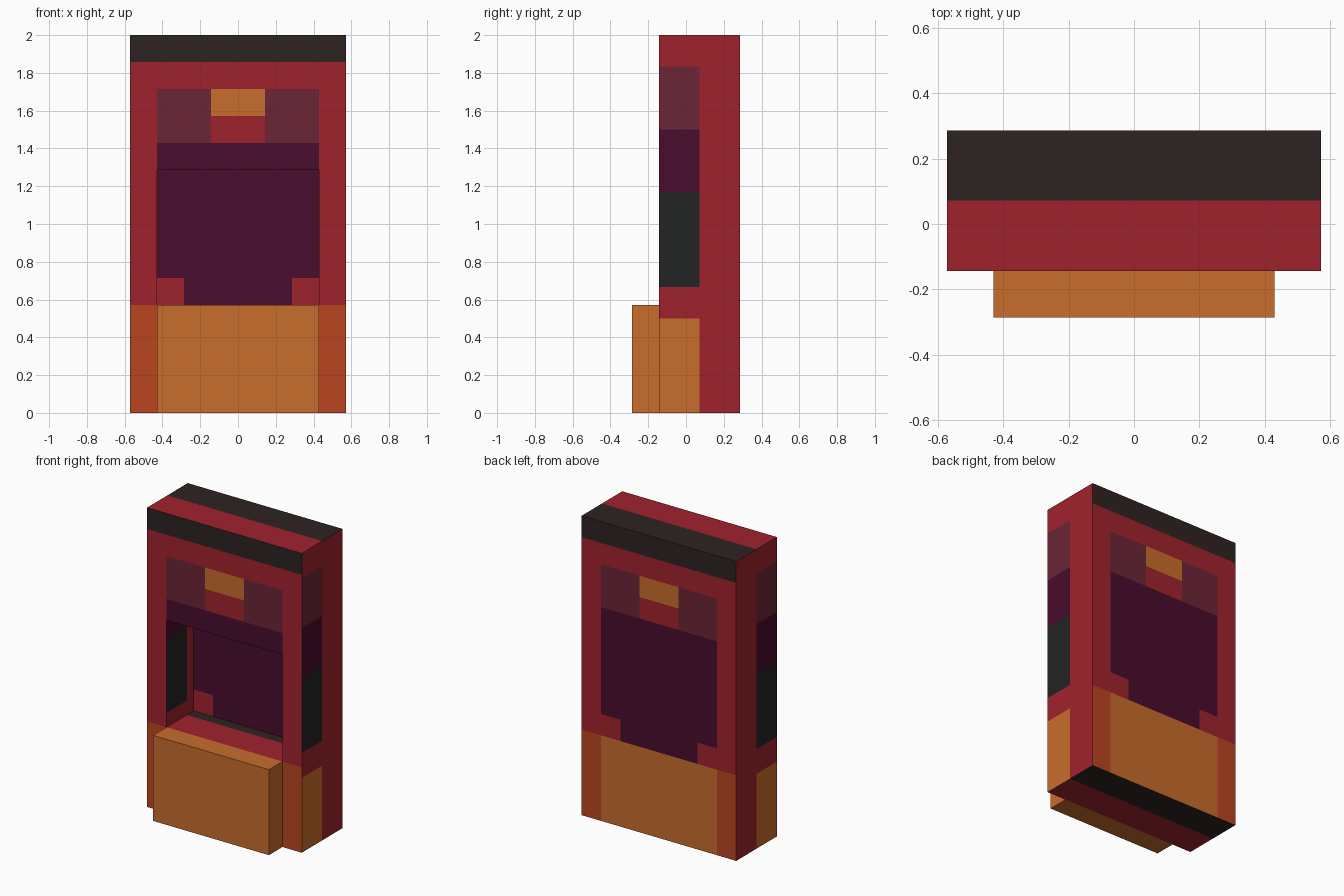
import bpy, bmesh
from mathutils import Vector

if "Cube" in bpy.data.objects:
    bpy.data.objects.remove(bpy.data.objects["Cube"], do_unlink=True)

U = 1 / 7  # design module: the stall is 14 modules tall


def linear(c):
    c /= 255
    return c / 12.92 if c <= 0.04045 else ((c + 0.055) / 1.055) ** 2.4


PALETTE = {
    "red": (160, 34, 44),
    "orange": (200, 109, 43),
    "rust": (187, 69, 33),
    "purple": (72, 12, 44),
    "plum": (107, 37, 54),
    "brown_black": (45, 35, 34),
    "charcoal": (34, 35, 35),
}
NAMES = list(PALETTE)
materials = []
for name, rgb in PALETTE.items():
    mat = bpy.data.materials.new(name)
    mat.use_nodes = True
    colour = [linear(c) for c in rgb] + [1]
    mat.diffuse_color = colour
    bsdf = mat.node_tree.nodes["Principled BSDF"]
    bsdf.inputs["Base Color"].default_value = colour
    bsdf.inputs["Roughness"].default_value = 0.9
    materials.append(mat)


def box(lo, hi):
    """A closed box between two corners, in modules."""
    bm = bmesh.new()
    bmesh.ops.create_cube(bm, size=1)
    lo, hi = Vector(lo), Vector(hi)
    for v in bm.verts:
        v.co = Vector([(l + h) / 2 + c * (h - l) for l, h, c in zip(lo, hi, v.co)])
    return bm


def cut(bm, axis, values):
    """Slice every face at the given positions along one axis."""
    normal = Vector([i == axis for i in range(3)])
    for value in values:
        bmesh.ops.bisect_plane(bm, geom=bm.verts[:] + bm.edges[:] + bm.faces[:],
                               dist=1e-5, plane_co=normal * value, plane_no=normal)


def finish(bm, name, rule):
    """Colour faces by rule, scale to size and make the object."""
    bmesh.ops.recalc_face_normals(bm, faces=bm.faces[:])
    for f in bm.faces:
        f.material_index = NAMES.index(rule(f.normal, f.calc_center_median()))
    bmesh.ops.scale(bm, vec=(U, U, U), verts=bm.verts[:])
    mesh = bpy.data.meshes.new(name)
    bm.to_mesh(mesh)
    bm.free()
    for mat in materials:
        mesh.materials.append(mat)
    obj = bpy.data.objects.new(name, mesh)
    bpy.context.collection.objects.link(obj)


def broad_side(x, z):
    """Pattern of the front, the back and the recess wall."""
    if z > 13:
        return "brown_black"
    if z < 4:
        return "orange" if x < 3 else "rust"
    if x > 3 or z > 12:
        return "red"
    if z > 10:
        if x > 1:
            return "plum"
        return "orange" if z > 11 else "red"
    return "red" if z < 5 and x > 2 else "purple"


def narrow_side(y, z):
    """Pattern of the outer flanks and the recess cheeks."""
    if y > 0.5:
        return "red"
    for top, colour in ((3.5, "orange"), (14 / 3, "red"), (49 / 6, "charcoal"),
                        (10.5, "purple"), (77 / 6, "plum")):
        if z < top:
            return colour
    return "red"


def body_rule(n, c):
    if abs(n.y) > 0.5:
        return broad_side(abs(c.x), c.z)
    if abs(n.x) > 0.5:
        return narrow_side(c.y, c.z)
    return "brown_black" if c.y > 0.5 else "red"


# Cabinet body: frame the opening, then push it in to form the recess
body = box((-4, -1, 0), (4, 2, 14))
cut(body, 0, (-3, 3))
cut(body, 2, (4, 9))
opening = min((f for f in body.faces if f.normal.y < -0.5),
              key=lambda f: (f.calc_center_median() - Vector((0, -1, 6.5))).length)
inner = bmesh.ops.extrude_discrete_faces(body, faces=[opening])["faces"][0]
bmesh.ops.translate(body, vec=(0, 2, 0), verts=inner.verts[:])

# Painted panel borders
cut(body, 0, (-2, -1, 1, 2))
cut(body, 1, (0.5,))
cut(body, 2, (3.5, 14 / 3, 5, 49 / 6, 10, 10.5, 11, 12, 77 / 6, 13))
finish(body, "cabinet_body", body_rule)

# Counter box in front of the opening
finish(box((-3, -2, 0), (3, -1, 4)), "front_counter", lambda n, c: "orange")
